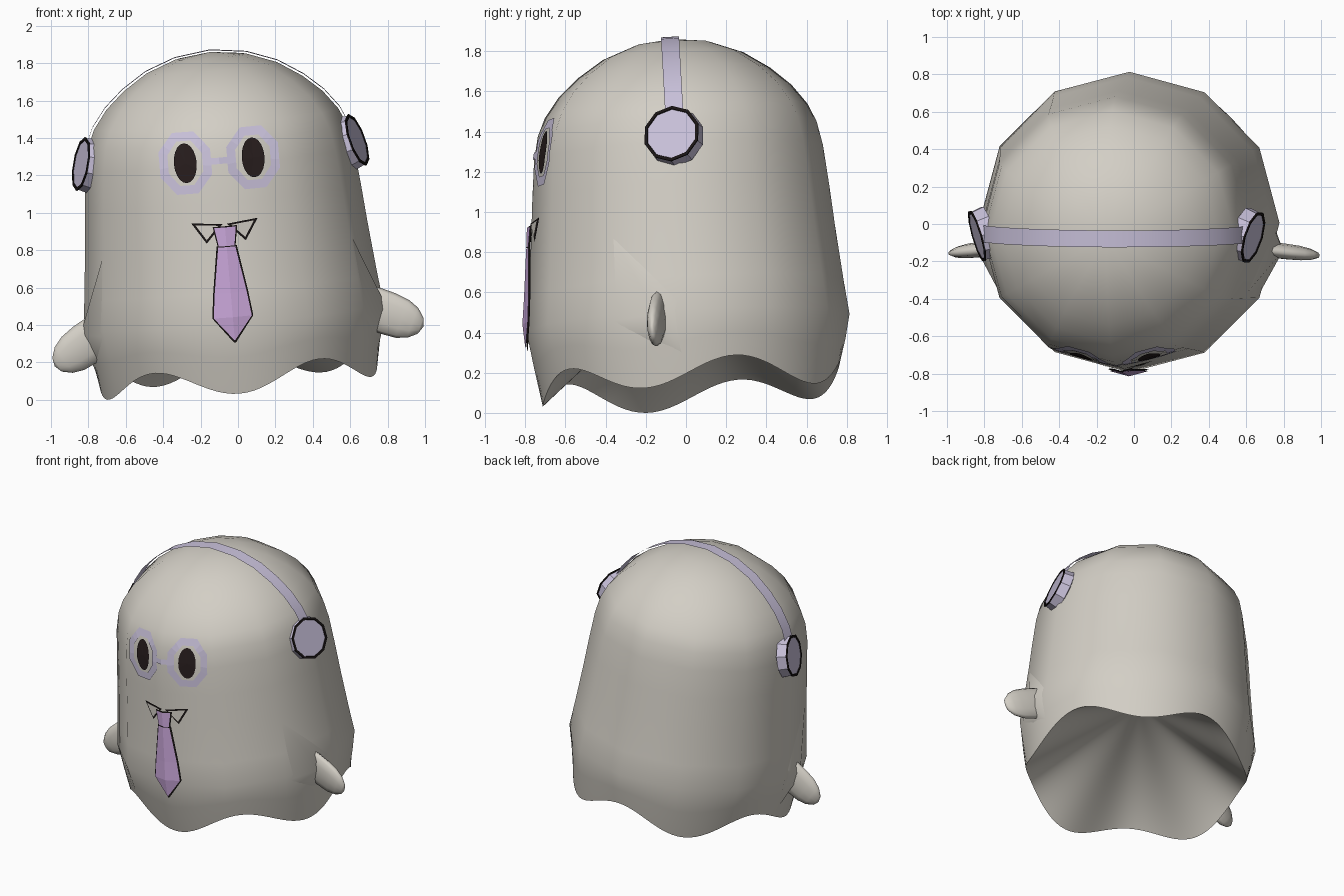
import bpy
import math
from math import sin, cos, pi, radians
from mathutils import Matrix, Vector
from mathutils.bvhtree import BVHTree

if "Cube" in bpy.data.objects:
    bpy.data.objects.remove(bpy.data.objects["Cube"], do_unlink=True)


def material(name, r, g, b):
    m = bpy.data.materials.new(name)
    m.use_nodes = True
    m.diffuse_color = (r, g, b, 1)
    bsdf = next(n for n in m.node_tree.nodes if n.type == 'BSDF_PRINCIPLED')
    bsdf.inputs["Base Color"].default_value = (r, g, b, 1)
    bsdf.inputs["Roughness"].default_value = 0.8
    return m


CLOTH = material("warm_grey_cloth", 0.65, 0.62, 0.56)
LAVENDER = material("lavender", 0.58, 0.53, 0.70)
PURPLE = material("tie_purple", 0.58, 0.38, 0.69)
DARK = material("eye_brown", 0.02, 0.012, 0.012)
BLACK = material("outline_black", 0.01, 0.007, 0.007)

# The whole figure leans slightly
LEAN = (Matrix.Translation((0.015, 0.035, 0))
        @ Matrix.Rotation(radians(3.2), 4, 'X') @ Matrix.Rotation(radians(-5), 4, 'Y'))


def add(name, verts, faces, mats, local=Matrix(), smooth=False):
    me = bpy.data.meshes.new(name)
    me.from_pydata([local @ Vector(v) for v in verts], [], faces)
    for m in mats:
        me.materials.append(m)
    for p in me.polygons:
        p.use_smooth = smooth
    me.update()
    ob = bpy.data.objects.new(name, me)
    bpy.context.collection.objects.link(ob)
    ob.matrix_world = LEAN
    return ob


def face_toward(ob, direction):
    for p in ob.data.polygons:
        if p.normal.dot(Vector(direction)) < 0:
            p.flip()
    ob.data.update()


def grid_faces(rows, cols, closed):
    wrap = cols if closed else cols - 1
    return [(r * cols + c, r * cols + (c + 1) % cols,
             (r + 1) * cols + (c + 1) % cols, (r + 1) * cols + c)
            for r in range(rows - 1) for c in range(wrap)]


def lathe(profile, n):
    """Rings along z, closed by one point at the end."""
    rings = profile[:-1]
    verts = [(r * cos(2 * pi * i / n), r * sin(2 * pi * i / n), z)
             for r, z in rings for i in range(n)]
    faces = grid_faces(len(rings), n, True)
    verts.append((0, 0, profile[-1][1]))
    last = (len(rings) - 1) * n
    faces += [(last + i, last + (i + 1) % n, len(verts) - 1) for i in range(n)]
    return verts, faces


# Sheet body: twelve-sided dome that rounds off into a five-lobed wavy hem
PROFILE = [(0.745, 0.145), (0.778, 0.3), (0.805, 0.45), (0.785, 0.62), (0.757, 0.9),
           (0.74, 1.1), (0.72, 1.3), (0.695, 1.42), (0.655, 1.51), (0.58, 1.61),
           (0.48, 1.7), (0.35, 1.785), (0.19, 1.845), (0, 1.87)]
COLS = 120
verts, faces = lathe(PROFILE, COLS)
normals = []
for k, (x, y, z) in enumerate(verts[:-1]):
    row, a = k // COLS, 2 * pi * (k % COLS) / COLS
    facet = cos(pi / 12) / cos(a % (pi / 6) - pi / 12)
    facet = 1 + (facet - 1) * min(row / 2, 1)
    wave = -0.07 * cos(5 * (a + pi / 2)) * (1, 0.4)[row] if row < 2 else 0
    verts[k] = (x * facet, y * facet, z + wave)
    (r0, z0), (r1, z1) = PROFILE[max(row - 1, 0)], PROFILE[row + 1]
    normals.append(Vector(((z1 - z0) * cos(a), (z1 - z0) * sin(a), r0 - r1)).normalized())
normals.append(Vector((0, 0, 1)))
body = add("sheet_body", verts, faces, [CLOTH], smooth=True)
body.data.normals_split_custom_set_from_vertices(normals)
surface = BVHTree.FromPolygons([Vector(v) for v in verts], faces)

# Inner lining rises from the hem to a point inside
lining = add("inner_lining", verts[:COLS] + [(0, 0, 0.7)],
             [((i + 1) % COLS, i, COLS) for i in range(COLS)], [CLOTH], smooth=True)
face_toward(lining, (0, 0, -1))


def on_front(x, z, lift):
    hit = surface.ray_cast(Vector((x, -3, z)), Vector((0, 1, 0)))[0]
    return (x, hit.y - lift, z)


def on_side(s, y, z, lift):
    hit = surface.ray_cast(Vector((s * 3, y, z)), Vector((-s, 0, 0)))[0]
    return (hit.x + s * lift, y, z)


def plate(name, points, faces, mat, lift):
    """Thin sheet laid on the front of the body."""
    ob = add(name, [on_front(x, z, lift) for x, z in points], faces, [mat])
    face_toward(ob, (0, -1, 0))


# Flipper arms, with the cloth pulled into folds around each
ARM = [(0.105, -0.06), (0.115, 0.04), (0.116, 0.12), (0.108, 0.2),
       (0.085, 0.26), (0.045, 0.305), (0, 0.32)]
FOLD = [(-0.36, 0.86), (-0.38, 0.42), (-0.2, 0.3), (-0.02, 0.2), (-0.04, 0.5)]
for s, side, root, slope in ((1, "left", (0.72, -0.14, 0.45), 115),
                             (-1, "right", (-0.7, -0.14, 0.435), 120)):
    v, f = lathe(ARM, 12)
    place = (Matrix.Translation(root) @ Matrix.Rotation(-s * radians(8), 4, 'Z')
             @ Matrix.Rotation(s * radians(slope), 4, 'Y')
             @ Matrix.Diagonal((1, 0.36, 1, 1)))
    add(side + "_arm", v, f, [CLOTH], place, True)
    pts = [on_side(s, y, z, -0.004) for y, z in FOLD] + [on_side(s, -0.15, 0.43, 0.06)]
    fold = add(side + "_arm_fold", pts, [(i, (i + 1) % 5, 5) for i in range(5)],
               [CLOTH], smooth=True)
    face_toward(fold, (s, 0, 0))

# Ear cups with a black rim around the outer cap
N = 10
CUP = [(0.11, -0.045), (0.15, -0.035), (0.138, 0.03), (0.145, 0.031),
       (0.145, 0.039), (0.13, 0.039), (0.128, 0.035), (0, 0.035)]
for s, side in ((1, "left"), (-1, "right")):
    v, f = lathe(CUP, N)
    place = (Matrix.Translation((s * 0.708, -0.02, 1.325))
             @ Matrix.Rotation(-s * radians(16), 4, 'Z')
             @ Matrix.Rotation(s * radians(75), 4, 'Y'))
    cup = add(side + "_ear_cup", v, f, [LAVENDER, BLACK], place)
    for i, p in enumerate(cup.data.polygons):
        p.material_index = 1 if 2 <= i // N <= 5 else 0

# Headband strip arching just above the dome
half = [(r * 1.012, z + 0.012) for r, z in PROFILE if z > 1.4]
arch = half + [(-r, z) for r, z in reversed(half[:-1])]
strip = [(x, y, z) for x, z in arch for y in (-0.055, 0.035)]
add("headband", strip, grid_faces(len(arch), 2, False), [LAVENDER], smooth=True)


# Eyes and octagonal glasses
def octagon(cx, cz, rx, rz, steps=3):
    pts = []
    for i in range(8):
        a, b = (radians(22.5 + 45 * j) for j in (i, i + 1))
        for t in range(steps):
            u = t / steps
            pts.append((cx + rx * (cos(a) * (1 - u) + cos(b) * u),
                        cz + rz * (sin(a) * (1 - u) + sin(b) * u)))
    return pts


EYE_Z = 1.325
for s, side in ((1, "left"), (-1, "right")):
    cx = s * 0.182
    n = 20
    rim = [(cx + 0.061 * cos(2 * pi * i / n), EYE_Z + 0.106 * sin(2 * pi * i / n))
           for i in range(n)]
    plate(side + "_eye", rim + [(cx, EYE_Z)],
          [(i, (i + 1) % n, n) for i in range(n)], DARK, 0.009)
    outer = octagon(cx, EYE_Z, 0.15, 0.178)
    inner = octagon(cx, EYE_Z, 0.1, 0.128)
    plate(side + "_glasses_rim", outer + inner,
          grid_faces(2, len(outer), True), LAVENDER, 0.007)
bridge = [(x, EYE_Z + dz) for dz in (-0.017, 0.017) for x in (-0.05, 0, 0.05)]
plate("glasses_bridge", bridge, grid_faces(2, 3, False), LAVENDER, 0.007)

# Collar points: black outline with a cloth-coloured inset
for s, side in ((1, "left"), (-1, "right")):
    tri = [Vector((s * 0.178, 1.003)), Vector((s * 0.012, 0.988)), Vector((s * 0.105, 0.89))]
    mid = sum(tri, Vector((0, 0))) / 3
    plate(side + "_collar_outline", tri, [(0, 1, 2)], BLACK, 0.009)
    plate(side + "_collar", [mid + (p - mid) * 0.74 for p in tri], [(0, 1, 2)], CLOTH, 0.014)


# Necktie: ridged knot and blade, each over a black outline
def ridged(name, rows, mat, lift):
    pts = [(x, z) for w, z in rows for x in (-w, 0, w)]
    plate(name, pts, grid_faces(len(rows), 3, False), mat, lift)


KNOT = [(0.058, 0.97), (0.042, 0.87)]
BLADE = [(0.046, 0.865), (0.086, 0.62), (0.102, 0.49), (0.001, 0.365)]
for name, rows in (("tie_knot", KNOT), ("tie_blade", BLADE)):
    edge = [(w + 0.008, z) for w, z in rows]
    edge[0] = (edge[0][0], rows[0][1] + 0.006)
    edge[-1] = (rows[-1][0] + 0.004, rows[-1][1] - 0.012)
    ridged(name + "_outline", edge, BLACK, 0.016)
    ridged(name, rows, PURPLE, 0.023)
